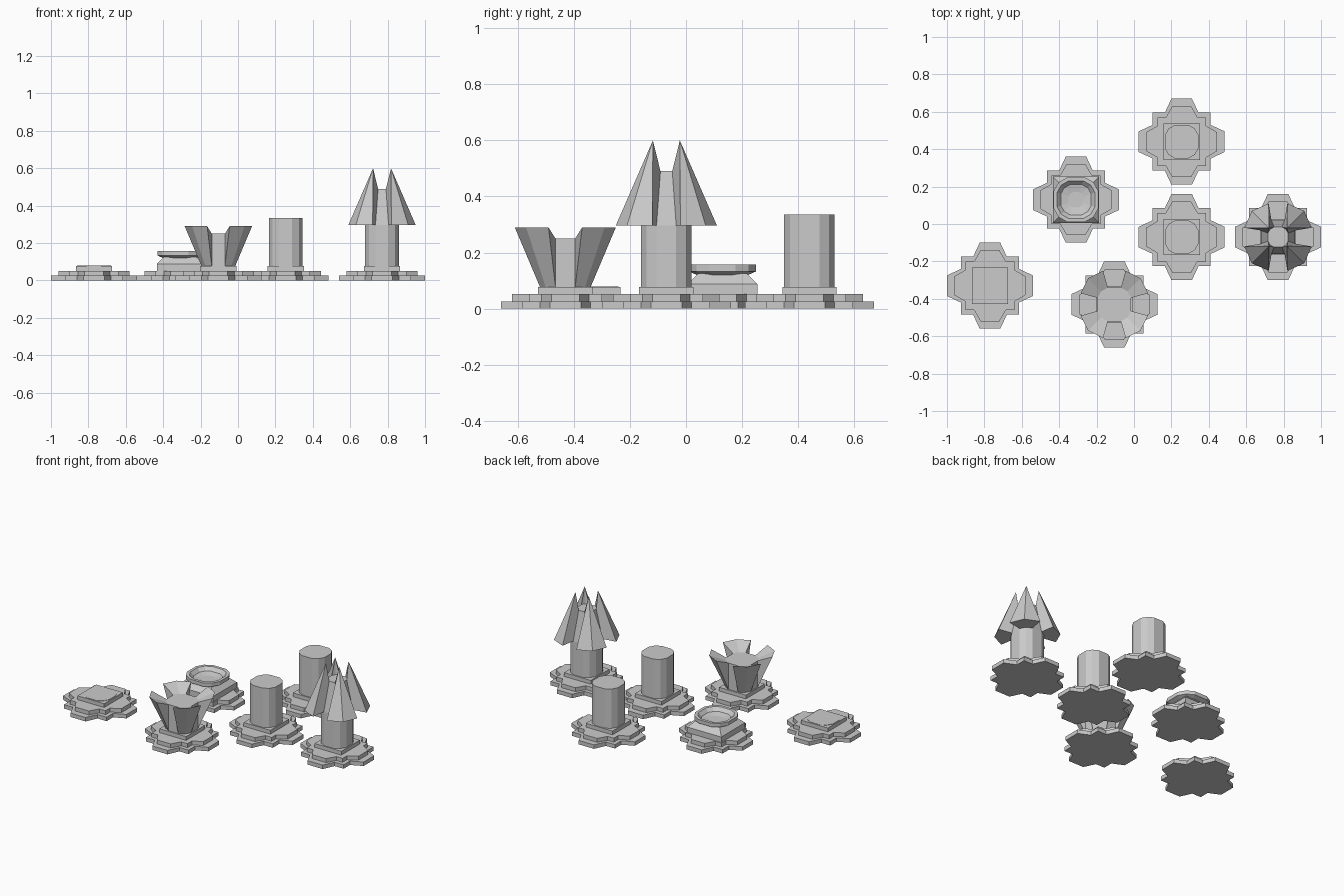
import bpy, bmesh

if "Cube" in bpy.data.objects:
    bpy.data.objects.remove(bpy.data.objects["Cube"])

grey = bpy.data.materials.new("stone grey")
grey.diffuse_color = (0.6, 0.6, 0.6, 1)
grey.use_nodes = True
grey.node_tree.nodes["Principled BSDF"].inputs["Base Color"].default_value = grey.diffuse_color

# Quarter arcs, running from the +x side towards the +y side
STAR = [(.23, .055), (.155, .09), (.155, .155), (.09, .155), (.055, .23)]
STEP = [(.19, .05), (.13, .085), (.13, .13), (.085, .13), (.05, .19)]
ROUND = [(.09, .035), (.07, .07), (.035, .09)]
SQUARE = [(.097, .097)]


def full(arc, s=1.0):
    """Repeat a quarter arc four times to close the outline."""
    out = []
    for k in range(4):
        for x, y in arc:
            for _ in range(k):
                x, y = -y, x
            out.append((x * s, y * s))
    return out


def finish(name, bm):
    bmesh.ops.remove_doubles(bm, verts=bm.verts, dist=1e-5)
    bmesh.ops.recalc_face_normals(bm, faces=bm.faces)
    me = bpy.data.meshes.new(name)
    bm.to_mesh(me)
    bm.free()
    me.materials.append(grey)
    ob = bpy.data.objects.new(name, me)
    bpy.context.collection.objects.link(ob)


def stack(name, c, arc, levels):
    """Loft one outline through (scale, z) levels, capped at both ends."""
    bm = bmesh.new()
    rings = [[bm.verts.new((c[0] + x, c[1] + y, z)) for x, y in full(arc, s)]
             for s, z in levels]
    n = len(rings[0])
    for a, b in zip(rings, rings[1:]):
        for i in range(n):
            j = (i + 1) % n
            bm.faces.new((a[i], a[j], b[j], b[i]))
    bm.faces.new(rings[0])
    bm.faces.new(rings[-1])
    finish(name, bm)


def petals(name, c, rings):
    """Four diagonal petals; each ring is (quarter arc, z), joined in a loop."""
    bm = bmesh.new()
    for sx in (1, -1):
        for sy in (1, -1):
            vs = [[bm.verts.new((c[0] + sx * x, c[1] + sy * y, z)) for x, y in arc]
                  for arc, z in rings]
            for k in range(len(vs)):
                a, b = vs[k], vs[(k + 1) % len(vs)]
                for i in range(2):
                    bm.faces.new((a[i], a[i + 1], b[i + 1], b[i]))
            for e in (0, 2):
                bm.faces.new([r[e] for r in vs])
    finish(name, bm)


PLATE, BOWL, TOWER_BACK, TOWER_FRONT, SPIRE, CUP = (
    (-.77, -.33), (-.31, .13), (.255, .44), (.255, -.07), (.77, -.07), (-.105, -.43))

# Stepped plinth under every piece
for label, c in (("plate", PLATE), ("bowl", BOWL), ("back_tower", TOWER_BACK),
                 ("front_tower", TOWER_FRONT), ("spire", SPIRE), ("cup", CUP)):
    stack(label + "_base", c, STAR, [(1, 0), (1, .026)])
    stack(label + "_step", c, STEP, [(1, .026), (1, .052)])
    if label != "bowl":
        stack(label + "_block", c, SQUARE, [(1, .052), (1, .077)])

# Flat plate
stack("plate_cap", PLATE, ROUND, [(1, .07), (1, .079)])

# Plain towers
stack("back_tower_column", TOWER_BACK, ROUND, [(1, .077), (1, .335)])
stack("front_tower_column", TOWER_FRONT, ROUND, [(1, .077), (1, .335)])

# Bowl: square foot that tapers in, then a round rim with a hollow dish
stack("bowl_foot", BOWL, SQUARE, [(1.28, .052), (1.28, .088), (.9, .125)])
stack("bowl_dish", BOWL, ROUND, [(.9, .11), (1.0, .12), (1.33, .133), (1.33, .157),
                                 (1.12, .157), (.9, .135), (.45, .127)])

# Flared cup: core and four petals opening upwards
stack("cup_core", CUP, ROUND, [(1, .077), (1, .25)])
petals("cup_petals", CUP, [
    (ROUND, .077),
    ([(.18, .06), (.14, .14), (.06, .18)], .29),
    (ROUND, .25)])

# Spire: column, tapered core and four petals hanging down from points
stack("spire_column", SPIRE, ROUND, [(1, .077), (1, .297)])
stack("spire_core", SPIRE, ROUND, [(1, .297), (.6, .49)])
petals("spire_petals", SPIRE, [
    (ROUND, .297),
    ([(.18, .05), (.14, .14), (.05, .18)], .297),
    ([(.048, .048)] * 3, .60),
    ([(x * .6, y * .6) for x, y in ROUND], .49)])
